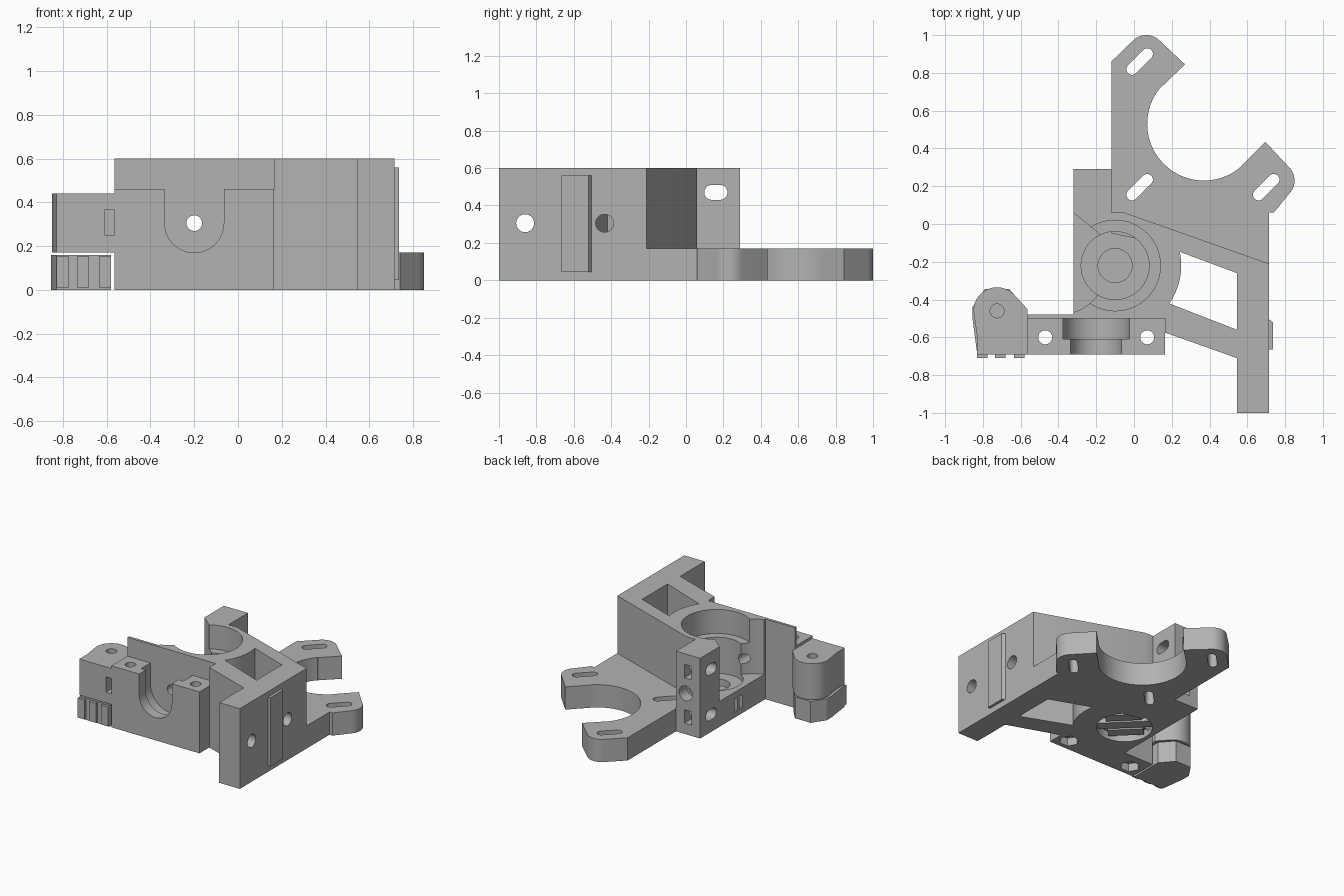
import bpy, bmesh, math
from math import cos, sin, radians

if "Cube" in bpy.data.objects:
    bpy.data.objects.remove(bpy.data.objects["Cube"], do_unlink=True)

GREY = (0.45, 0.45, 0.45, 1)
grey = bpy.data.materials.new("plain_grey")
grey.use_nodes = True
grey.diffuse_color = GREY
grey.node_tree.nodes["Principled BSDF"].inputs["Base Color"].default_value = GREY


def arc(cx, cy, r, a0=0, a1=360, n=40):
    """Points on an arc; a full turn leaves out the repeated end point."""
    steps = n if abs(a1 - a0) == 360 else n + 1
    angles = [radians(a0 + (a1 - a0) * i / n) for i in range(steps)]
    return [(cx + r * cos(a), cy + r * sin(a)) for a in angles]


def rect(a0, b0, a1, b1):
    return [(a0, b0), (a1, b0), (a1, b1), (a0, b1)]


def slot(cx, cy, half, r, turn):
    dx, dy = half * cos(radians(turn)), half * sin(radians(turn))
    return (arc(cx + dx, cy + dy, r, turn - 90, turn + 90, 10)
            + arc(cx - dx, cy - dy, r, turn + 90, turn + 270, 10))


def prism(name, pts, lo, hi, axis="z"):
    """Extrude a 2D profile along one axis."""
    place = {"x": lambda a, b, h: (h, a, b),
             "y": lambda a, b, h: (a, h, b),
             "z": lambda a, b, h: (a, b, h)}[axis]
    bm = bmesh.new()
    low = [bm.verts.new(place(a, b, lo)) for a, b in pts]
    high = [bm.verts.new(place(a, b, hi)) for a, b in pts]
    bm.faces.new(low)
    bm.faces.new(high)
    for i in range(len(pts)):
        j = (i + 1) % len(pts)
        bm.faces.new((low[i], low[j], high[j], high[i]))
    bmesh.ops.recalc_face_normals(bm, faces=bm.faces)
    mesh = bpy.data.meshes.new(name)
    bm.to_mesh(mesh)
    bm.free()
    mesh.materials.append(grey)
    obj = bpy.data.objects.new(name, mesh)
    bpy.context.collection.objects.link(obj)
    return obj


def cut(target, pts, lo, hi, axis="z"):
    cutter = prism("cutter", pts, lo, hi, axis)
    cutter.hide_render = True
    mod = target.modifiers.new("cut", "BOOLEAN")
    mod.operation, mod.solver, mod.object = "DIFFERENCE", "EXACT", cutter
    bpy.context.view_layer.objects.active = target
    bpy.ops.object.modifier_apply(modifier=mod.name)
    bpy.data.objects.remove(cutter, do_unlink=True)


# Motor plate with two arms around a round clearance
plate = prism("motor_plate",
              [(-0.12, -0.05), (-0.12, 0.86)]
              + arc(0.065, 0.9, 0.1, 135, 45, 14)
              + [(0.27, 0.845), (0.15, 0.73)]
              + arc(0.37, 0.53, 0.3, 138, 312, 40)
              + [(0.57, 0.31), (0.695, 0.435)]
              + arc(0.75, 0.23, 0.1, 45, -45, 14)
              + [(0.74, 0.06), (0.715, 0.06), (0.715, -0.22)], 0, 0.17)
for x, y in ((0.03, 0.86), (0.03, 0.195), (0.7, 0.195)):
    cut(plate, slot(x, y, 0.057, 0.03, 45), -0.1, 0.3)

# Main body: pillar, bearing housing, front block and side bar
body = prism("main_body",
             [(-0.32, 0.29), (-0.12, 0.29), (-0.12, 0.06), (-0.05, 0.06),
              (0.715, -0.21), (0.715, -1), (0.545, -1), (0.545, -0.71),
              (0.165, -0.575), (0.165, -0.69), (-0.565, -0.69),
              (-0.565, -0.48), (-0.32, -0.48)], 0, 0.6)
BX, BY = -0.1, -0.22
# window between housing and bar
cut(body, [(0.545, -0.26), (0.545, -0.56)]
    + arc(BX, BY, 0.35, -35, 12, 16), -0.1, 0.7)
# lowered front block
cut(body, rect(-0.7, -0.8, 0.166, -0.5), 0.46, 0.7)
# roller clearance on the left
cut(body, [(-0.09, -0.13), (-0.32, 0.06), (-0.7, 0.06), (-0.7, -0.48)]
    + arc(-0.4, -0.22, 0.26, -90, 10, 30), 0.19, 0.7)
# stepped bearing bore and recess beneath
for r, floor in ((0.24, 0.42), (0.18, 0.15), (0.09, 0.1)):
    cut(body, arc(BX, BY, r, n=48), floor, 0.7)
cut(body, arc(BX, BY, 0.19, n=48), -0.1, 0.06)
# stepped U groove
for r, top, y0, y1 in ((0.135, 0.7, -0.8, -0.6), (0.175, 0.7, -0.61, -0.5)):
    cut(body, [(-0.2 + r, top), (-0.2 - r, top)]
        + arc(-0.2, 0.305, r, 180, 360, 28), y0, y1, "y")
cut(body, rect(-0.375, 0.4, -0.025, 0.7), -0.61, -0.5, "y")
# feed channel and its wider exit in the pillar
cut(body, arc(-0.2, 0.305, 0.036, n=24), -0.8, 0.4, "y")
cut(body, arc(-0.2, 0.305, 0.055, n=24), 0.2, 0.4, "y")
# pillar slots and nut pockets
for z in (0.13, 0.47):
    cut(body, slot(0.16, z, 0.022, 0.04, 0), -0.5, 0, "x")
    cut(body, rect(-0.25, z - 0.05, -0.19, z + 0.05), 0.13, 0.4, "y")
for y in (-0.21, -0.15):
    cut(body, rect(y, 0.04, y + 0.035, 0.14), -0.4, -0.27, "x")
# front block bolts with hexagonal nut traps
for x in (-0.47, 0.07):
    cut(body, arc(x, -0.6, 0.037, n=24), -0.1, 0.7)
    cut(body, arc(x, -0.6, 0.068, n=6), -0.1, 0.06)
# side bar holes
for y in (-0.86, -0.435):
    cut(body, arc(y, 0.305, 0.048, n=28), 0.5, 0.8, "x")

# Raised strip on the bar
prism("bar_strip", [(0.71, -0.665), (0.735, -0.665), (0.735, -0.52),
                    (0.71, -0.5)], 0.045, 0.56)

# Slats in the bearing recess beneath
c = s = math.sqrt(0.5)
for off in (-0.1, 0, 0.1):
    half = math.sqrt(0.185 ** 2 - (abs(off) + 0.04) ** 2)
    prism("recess_slat",
          [(BX + u * c + v * s, BY - u * s + v * c)
           for u, v in rect(-half, off - 0.04, half, off + 0.04)], 0.02, 0.061)

# Hinge lug
lug = prism("hinge_lug", [(-0.565, -0.69), (-0.565, -0.45)]
            + arc(-0.725, -0.46, 0.125, 45, 180, 24)
            + [(-0.83, -0.6), (-0.83, -0.69)], 0.17, 0.44)
cut(lug, arc(-0.725, -0.46, 0.037, n=24), 0.1, 0.5)
cut(lug, rect(-0.61, 0.25, -0.564, 0.365), -0.8, -0.58, "y")

# Separate hinge foot with grip ribs
prism("hinge_foot", [(-0.58, -0.69), (-0.58, -0.44), (-0.66, -0.345),
                     (-0.79, -0.345), (-0.855, -0.44), (-0.855, -0.5),
                     (-0.83, -0.69)], 0, 0.16)
for x in (-0.83, -0.735, -0.635):
    prism("foot_rib", rect(x, -0.71, x + 0.055, -0.685), 0.01, 0.155)

# Smooth round walls, keep edges sharp
bpy.ops.object.select_all(action="DESELECT")
for obj in bpy.context.scene.objects:
    if obj.type == "MESH" and grey.name in obj.data.materials:
        obj.select_set(True)
        bpy.context.view_layer.objects.active = obj
bpy.ops.object.shade_smooth_by_angle(angle=radians(30))
